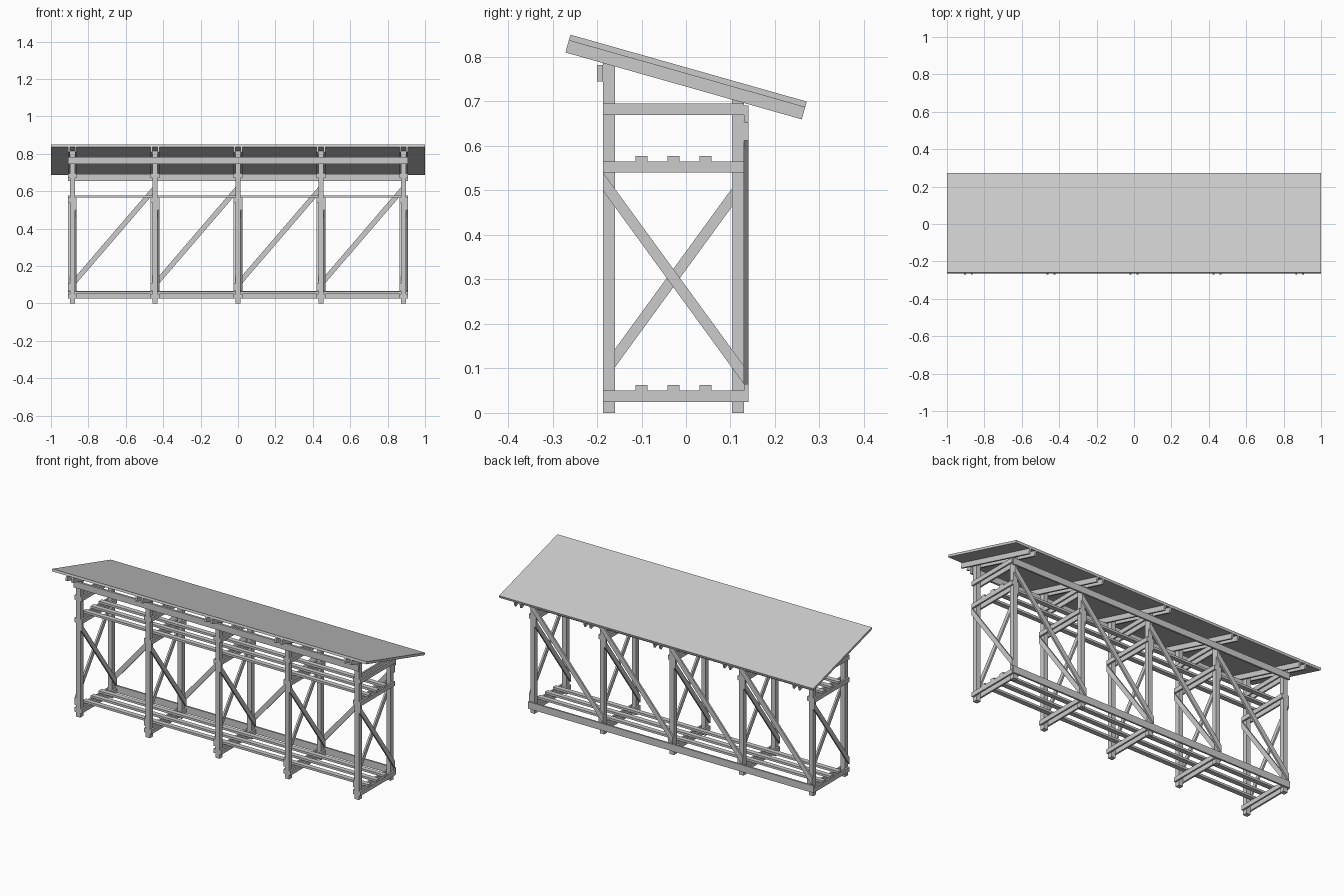
import bpy
import bmesh
import math

cube = bpy.data.objects.get("Cube")
if cube:
    bpy.data.objects.remove(cube, do_unlink=True)

grey = bpy.data.materials.new("timber grey")
grey.use_nodes = True
COLOUR = (0.6, 0.6, 0.6, 1)
grey.diffuse_color = COLOUR
grey.node_tree.nodes["Principled BSDF"].inputs["Base Color"].default_value = COLOUR


def prism(name, outline, axis, lo, hi):
    """Extrude an outline, given in the other two axes, along x or y."""
    bm = bmesh.new()
    rings = []
    for d in (lo, hi):
        rings.append([bm.verts.new((d, a, z) if axis == "x" else (a, d, z))
                      for a, z in outline])
    n = len(outline)
    bm.faces.new(rings[0])
    bm.faces.new(rings[1])
    for i in range(n):
        j = (i + 1) % n
        bm.faces.new((rings[0][i], rings[0][j], rings[1][j], rings[1][i]))
    bmesh.ops.recalc_face_normals(bm, faces=bm.faces)
    mesh = bpy.data.meshes.new(name)
    bm.to_mesh(mesh)
    bm.free()
    mesh.materials.append(grey)
    obj = bpy.data.objects.new(name, mesh)
    bpy.context.collection.objects.link(obj)
    return obj


def beam(name, axis, lo, hi, a0, a1, z0, z1):
    return prism(name, [(a0, z0), (a1, z0), (a1, z1), (a0, z1)], axis, lo, hi)


def brace(name, axis, lo, hi, start, end, rise):
    """Diagonal board whose ends are cut plumb."""
    (a0, z0), (a1, z1) = start, end
    return prism(name, [(a0, z0), (a1, z1), (a1, z1 + rise), (a0, z0 + rise)],
                 axis, lo, hi)


HALF = 0.0135            # half post width
BOARD = 0.01             # board thickness
FRONT, BACK = -0.187, 0.13
END = 0.908              # half length of the frame
FRAMES = [i * 0.443 for i in range(-2, 3)]

# Roof geometry: rafter underside at the front, then slope and layers
ANGLE = math.radians(15.8)
DY, DZ = math.cos(ANGLE), -math.sin(ANGLE)
ROOF_LEN, RAFTER_T, PLATE_T = 0.552, 0.028, 0.0135
EAVE = (-0.271, 0.81)


def roof_layer(name, low, high, x0, x1):
    def at(along, up):
        return (EAVE[0] + along * DY - up * DZ, EAVE[1] + along * DZ + up * DY)
    return prism(name, [at(0, low), at(ROOF_LEN, low),
                        at(ROOF_LEN, high), at(0, high)], "x", x0, x1)


def plate_underside(y):
    return EAVE[1] + (y - EAVE[0]) * DZ / DY + RAFTER_T / DY


roof_layer("roof_sheet", RAFTER_T, RAFTER_T + PLATE_T, -1, 1)

# Cross frames
for n, x in enumerate(FRAMES, 1):
    for label, y in (("front", FRONT), ("back", BACK - 2 * HALF)):
        y2 = y + 2 * HALF
        prism(f"{label}_post_{n}", [(y, 0), (y2, 0), (y2, plate_underside(y2)),
                                    (y, plate_underside(y))],
              "x", x - HALF, x + HALF)
    for side, s in (("left", 1), ("right", -1)):
        lo, hi = sorted((x + s * HALF, x + s * (HALF + BOARD)))
        for label, z0, z1 in (("floor", 0.025, 0.05), ("shelf", 0.54, 0.565),
                              ("top", 0.67, 0.695)):
            beam(f"{label}_crosspiece_{side}_{n}", "x", lo, hi, FRONT, BACK, z0, z1)
        roof_layer(f"rafter_{side}_{n}", 0, RAFTER_T, lo, hi)
        ends = ((FRONT, 0.5), (BACK, 0.065)) if s > 0 else ((FRONT, 0.065), (BACK, 0.5))
        brace(f"cross_brace_{side}_{n}", "x", lo, hi, *ends, 0.041)

# Slats on the floor and the shelf
for label, z in (("floor", 0.05), ("shelf", 0.565)):
    for k, y in enumerate((-0.1, -0.028, 0.044), 1):
        beam(f"{label}_slat_{k}", "x", -END, END, y - HALF, y + HALF, z, z + 0.0125)

# Long rails at front and back
beam("front_top_rail", "x", -END, END, FRONT - 0.0125, FRONT, 0.745, 0.782)
beam("back_top_rail", "x", -END, END, BACK, BACK + BOARD, 0.655, 0.691)
beam("back_bottom_rail", "x", -END, END, BACK, BACK + BOARD, 0.025, 0.065)

# Diagonal boards across the back bays
for n, (x0, x1) in enumerate(zip(FRAMES, FRAMES[1:]), 1):
    brace(f"back_brace_{n}", "y", BACK, BACK + BOARD,
          (x0 - HALF, 0.065), (x1 + HALF, 0.612), 0.042)
